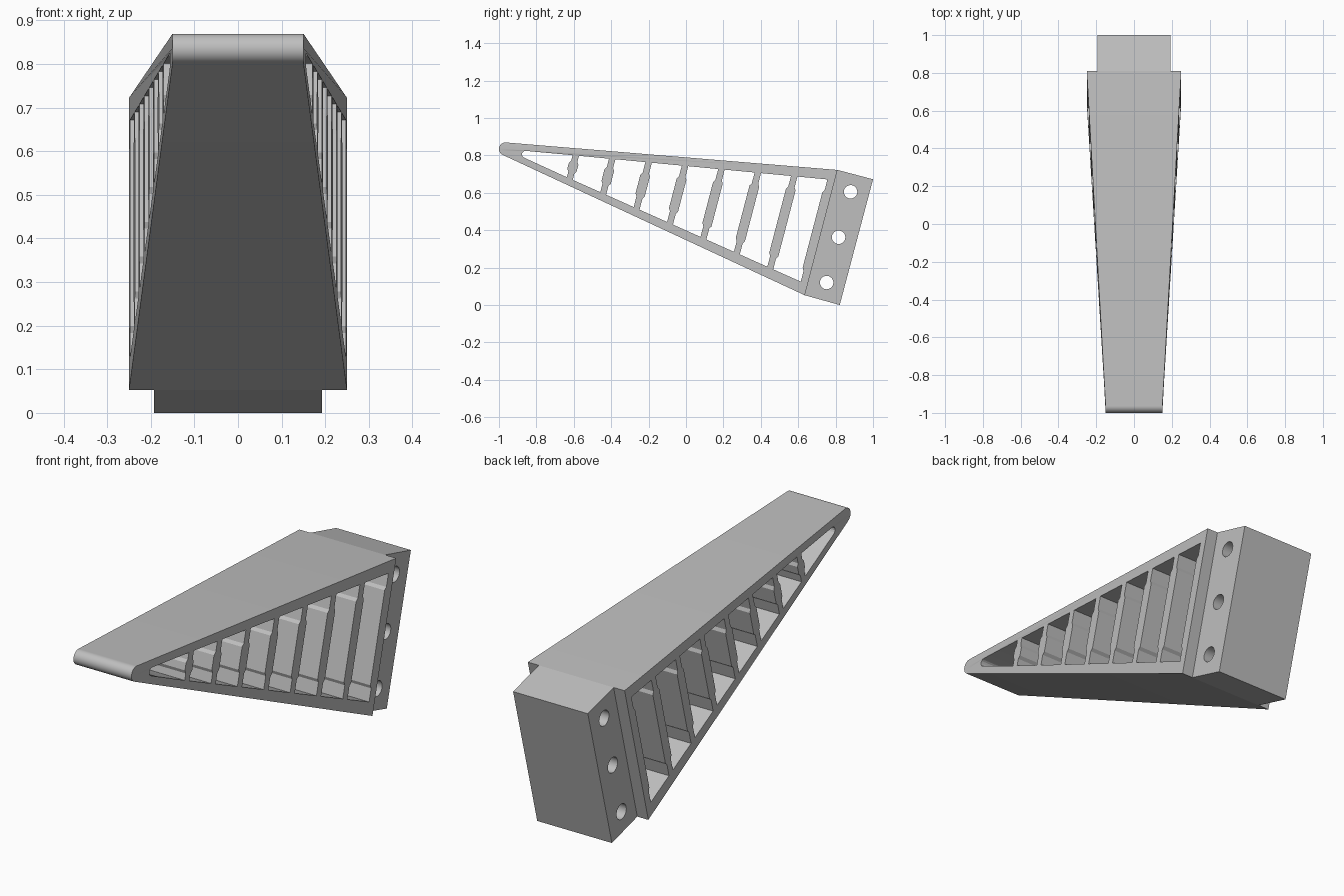
import bpy
import bmesh
from math import radians, cos, sin
from mathutils import Vector

cube = bpy.data.objects.get("Cube")
if cube:
    bpy.data.objects.remove(cube, do_unlink=True)

grey = bpy.data.materials.new("plain grey")
grey.use_nodes = True
COLOUR = (0.52, 0.52, 0.52, 1)
grey.diffuse_color = COLOUR
grey.node_tree.nodes["Principled BSDF"].inputs["Base Color"].default_value = COLOUR

# Slanted side-view frame: ALONG runs nose to mount, UP follows the ribs
LOW, HIGH = Vector((0.635, 0.052)), Vector((0.81, 0.722))
UP = (HIGH - LOW).normalized()
ALONG = Vector((UP.y, -UP.x))
BACK = LOW.dot(ALONG)


def arc(centre, radius, start, end, steps):
    angles = [radians(start + (end - start) * i / steps) for i in range(steps + 1)]
    return [Vector((centre[0] + radius * cos(a), centre[1] + radius * sin(a))) for a in angles]


def prism(name, loops, half_width):
    """Fill side-view loops (inner loops become holes) and extrude across x."""
    curve = bpy.data.curves.new(name + "_outline", "CURVE")
    curve.dimensions = "2D"
    curve.fill_mode = "BOTH"
    curve.extrude = 1
    for loop in loops:
        spline = curve.splines.new("POLY")
        spline.points.add(len(loop) - 1)
        for point, p in zip(spline.points, loop):
            point.co = (p[0], p[1], 0, 1)
        spline.use_cyclic_u = True
    helper = bpy.data.objects.new(name + "_outline", curve)
    bpy.context.collection.objects.link(helper)
    graph = bpy.context.evaluated_depsgraph_get()
    mesh = bpy.data.meshes.new_from_object(helper.evaluated_get(graph))
    bpy.data.objects.remove(helper, do_unlink=True)
    bpy.data.curves.remove(curve)

    bm = bmesh.new()
    bm.from_mesh(mesh)
    bmesh.ops.remove_doubles(bm, verts=bm.verts, dist=0.0001)
    for v in bm.verts:
        y, z, side = v.co
        v.co = (side * half_width(Vector((y, z))), y, z)
    bmesh.ops.recalc_face_normals(bm, faces=bm.faces)
    bm.to_mesh(mesh)
    bm.free()
    mesh.name = name
    mesh.materials.clear()
    mesh.materials.append(grey)
    obj = bpy.data.objects.new(name, mesh)
    bpy.context.collection.objects.link(obj)
    bpy.ops.object.select_all(action="DESELECT")
    obj.select_set(True)
    bpy.context.view_layer.objects.active = obj
    bpy.ops.object.shade_smooth_by_angle(angle=radians(25))
    return obj


# Inner edges of the top and bottom skins, as height along UP
def skin(a, b):
    a, b = Vector(a), Vector(b)
    s0, t0, s1, t1 = a.dot(ALONG), a.dot(UP), b.dot(ALONG), b.dot(UP)
    return lambda s: t0 + (t1 - t0) * (s - s0) / (s1 - s0)


top_skin = skin((-0.86, 0.825), (0.77, 0.67))
bottom_skin = skin((-0.87, 0.787), (0.62, 0.122))


def rib_edge(centre, side):
    """One face of a rib, bottom to top, thicker in the middle."""
    thin, thick = centre + side * 0.017, centre + side * 0.026
    low, high = bottom_skin(thin), top_skin(thin)
    end = min(0.06, 0.25 * (high - low))
    ramp = 0.014
    steps = [(thin, low), (thin, low + end), (thick, low + end + ramp),
             (thick, high - end - ramp), (thin, high - end), (thin, high)]
    return [ALONG * s + UP * t for s, t in steps]


# Wedge body: rounded nose, straight skins, windows between ribs
outline = arc((-0.965, 0.834), 0.035, 85, 245, 14) + [LOW, HIGH]
ribs = [-0.772 + 0.193 * i for i in range(8)]
tip = arc((-0.858, 0.805), 0.019, 85, 245, 6)
windows = [tip + rib_edge(ribs[0], -1)]
for left, right in zip(ribs, ribs[1:]):
    windows.append(rib_edge(left, 1)[::-1] + rib_edge(right, -1))


def taper(p):
    return max(0.15, 0.25 + (p.dot(ALONG) - BACK) * 0.1 / 1.755)


prism("ribbed_wedge_body", [outline] + windows, taper)

# Mounting block with three cross holes
block = [LOW, Vector((0.822, 0)), Vector((1, 0.672)), HIGH]
holes = [arc(c, 0.036, 0, 345, 23) for c in ((0.88, 0.605), (0.816, 0.362), (0.752, 0.12))]
prism("mounting_block", [block] + holes, lambda p: 0.193)
